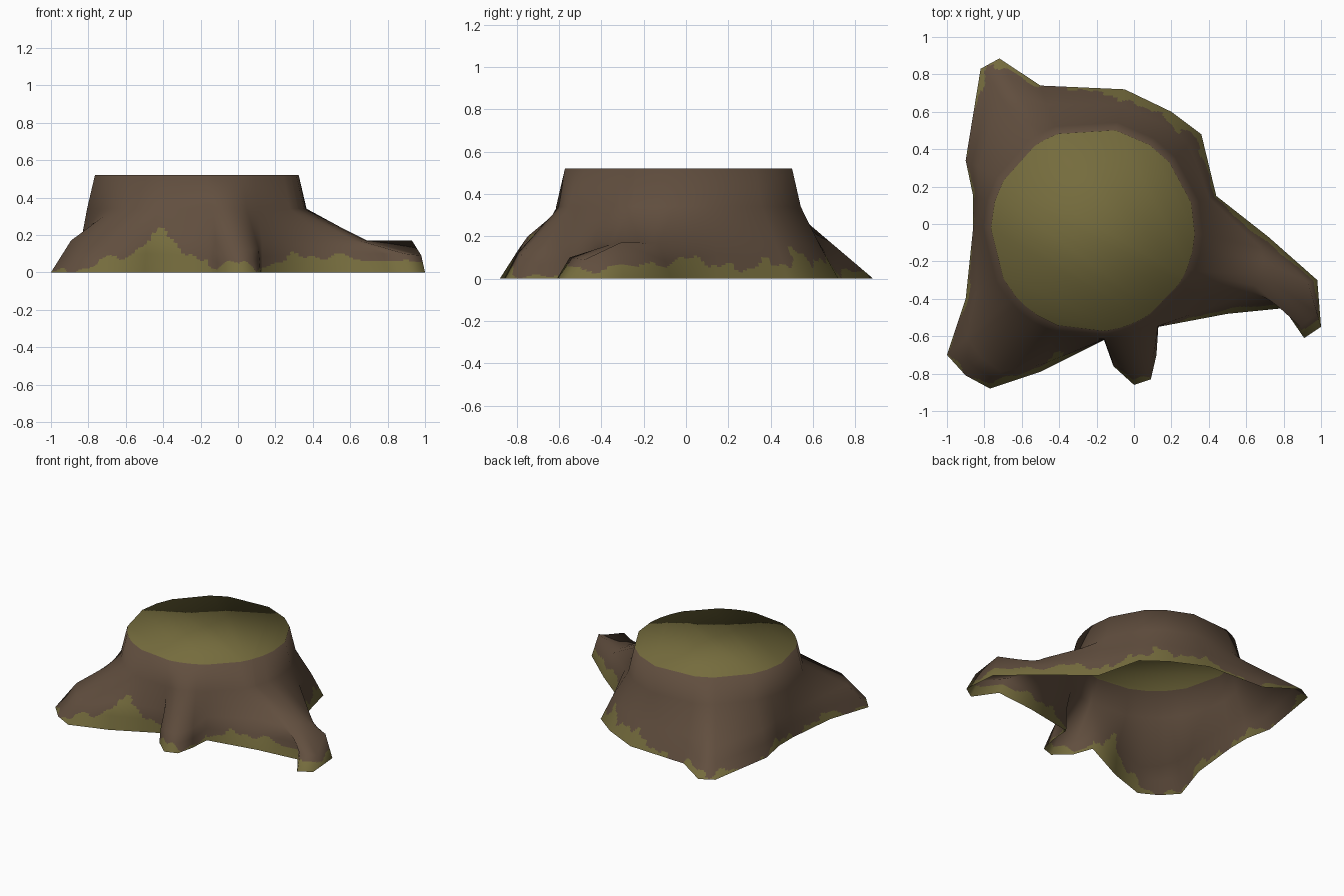
import bpy, bmesh, math
from mathutils import Vector

cube = bpy.data.objects.get("Cube")
if cube:
    bpy.data.objects.remove(cube, do_unlink=True)


def make_material(name, rgb):
    mat = bpy.data.materials.new(name)
    mat.use_nodes = True
    colour = (*rgb, 1)
    mat.diffuse_color = colour
    mat.node_tree.nodes["Principled BSDF"].inputs["Base Color"].default_value = colour
    return mat


bark = make_material("bark brown", (.12, .077, .049))
moss = make_material("moss green", (.178, .15, .047))

# Ground outline of the roots: x, y, height of the root shoulder, inset of the shoulder
outline = [
    (.44, .15, .22, .4), (.36, .48, .17, .45), (.2, .6, .17, .45), (-.05, .72, .16, .5),
    (-.5, .74, .15, .45), (-.72, .885, .17, .5), (-.82, .83, .15, .4), (-.9, .34, .17, .4),
    (-.86, .15, .17, .4), (-.86, -.02, .17, .4), (-.9, -.4, .16, .35), (-1, -.7, .17, .32),
    (-.9, -.81, .15, .28), (-.77, -.88, .14, .25), (-.5, -.79, .2, .2), (-.16, -.62, .17, .5),
    (-.11, -.76, .1, .15), (0, -.86, .12, .24), (.09, -.83, .12, .22), (.12, -.7, .13, .14),
    (.13, -.55, .17, .1), (.5, -.48, .2, .2), (.8, -.45, .17, .3), (.91, -.61, .17, .4),
    (1, -.55, .17, .4), (.98, -.3, .17, .4), (.72, -.07, .17, .12),
]
count = len(outline)
centre = Vector((-.22, -.03, 0))

# Trunk columns follow the order of the roots around the circle
angles = sorted(math.atan2(y - centre.y, x - centre.x) % math.tau for x, y, h, k in outline)


def ring(radius, z):
    return [centre + Vector((radius * math.cos(a), radius * math.sin(a), z)) for a in angles]


base = [Vector((x, y, 0)) for x, y, h, k in outline]
collar, rim = ring(.587, .34), ring(.545, .52)
shoulder = []
for b, c, (x, y, h, k) in zip(base, collar, outline):
    p = b.lerp(c, k)
    p.z = h
    shoulder.append(p)

# Long side root: a flat-topped ridge that ends in a hooked tip
ridge = [(.45, -.43), (.62, -.37), (.65, -.33), (.68, -.27), (.69, -.2), (.68, -.13)]
for i, (x, y) in enumerate(ridge):
    shoulder[i - len(ridge)] = Vector((x, y, .2 if i == 0 else .17))
knuckle = [b.lerp(s, .5) for b, s in zip(base, shoulder)]
knuckle[-5:-1] = [Vector(p) for p in
                  [(.78, -.41, .1), (.89, -.55, .1), (.98, -.48, .09), (.93, -.31, .17)]]
rows = [base, knuckle, shoulder, collar, rim]

# Coarse shell, used for its soft normals
coarse = bmesh.new()
grid = [[coarse.verts.new(p) for p in row] for row in rows]
for low, high in zip(grid, grid[1:]):
    for i in range(count):
        j = (i + 1) % count
        coarse.faces.new((low[i], low[j], high[j], high[i]))
coarse.faces.new(grid[-1])
coarse.normal_update()
normals = [[v.normal.copy() for v in row] for row in grid]
coarse.free()


def blend(table, r, c, u, v):
    """Bilinear point inside one coarse panel."""
    d = (c + 1) % count
    return table[r][c].lerp(table[r][d], u).lerp(table[r + 1][c].lerp(table[r + 1][d], u), v)


# Fine shell, so the moss edge can be ragged
across = 16
steps = [10, 10, 10, 2]
levels = [(r, s / n) for r, n in enumerate(steps) for s in range(n)] + [(len(steps) - 1, 1)]
bm = bmesh.new()
soft = []
fine = []
for r, v in levels:
    line = []
    for c in range(count):
        for s in range(across):
            line.append(bm.verts.new(blend(rows, r, c, s / across, v)))
            soft.append(blend(normals, r, c, s / across, v).normalized())
    fine.append(line)


def moss_height(p):
    """Ragged moss line that climbs highest on the front."""
    t = math.atan2(p.y - centre.y, p.x - centre.x)
    wave = math.sin(9 * t + 1) + .7 * math.sin(23 * t) + .5 * math.sin(51 * t + 2)
    height = .045 + .022 * wave
    if p.y < -.3:
        height += .17 * math.exp(-((p.x + .4) / .14) ** 2)
    if p.x > .15:
        height += .025
    if p.x < -.75:
        height -= .02
    if p.y > .4:
        height += .05 if -.1 < p.x < .25 else -.02
    if p.y < -.57 and -.16 < p.x < .13:
        height -= .02
    return height


total = count * across
for low, high in zip(fine, fine[1:]):
    for i in range(total):
        j = (i + 1) % total
        face = bm.faces.new((low[i], low[j], high[j], high[i]))
        mid = face.calc_center_median()
        face.material_index = int(mid.z < moss_height(mid))

# Mossy cut top
top = bm.faces.new(fine[-1])
top.material_index = 1
for face in bm.faces:
    face.smooth = True

mesh = bpy.data.meshes.new("tree_stump")
bm.to_mesh(mesh)
bm.free()
mesh.materials.append(bark)
mesh.materials.append(moss)
mesh.normals_split_custom_set_from_vertices([tuple(n) for n in soft])
stump = bpy.data.objects.new("tree_stump", mesh)
bpy.context.collection.objects.link(stump)
